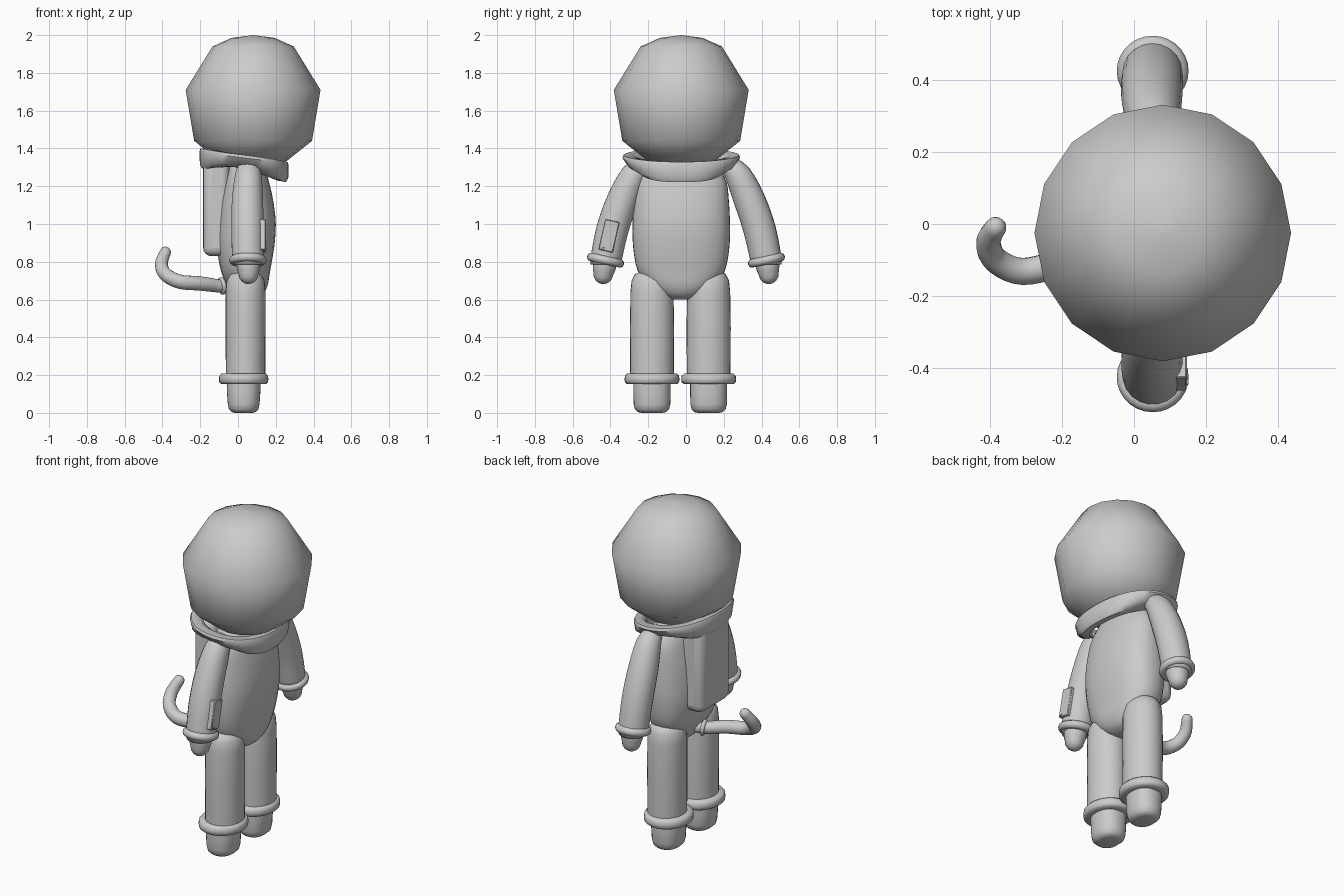
import bpy, math
from math import sin, cos, pi
from mathutils import Vector

if "Cube" in bpy.data.objects:
    bpy.data.objects.remove(bpy.data.objects["Cube"])


def loft(name, rings, closed=False, angle=50):
    """Skin a list of equal-length rings; cap the ends unless closed."""
    n = len(rings[0])
    verts = [tuple(p) for r in rings for p in r]
    m = len(rings)
    faces = []
    for i in range(m if closed else m - 1):
        a, b = i * n, ((i + 1) % m) * n
        faces += [(a + j, a + (j + 1) % n, b + (j + 1) % n, b + j) for j in range(n)]
    if not closed:
        faces += [tuple(range(n))[::-1], tuple(range((m - 1) * n, m * n))]
    me = bpy.data.meshes.new(name)
    me.from_pydata(verts, [], faces)
    me.validate()
    ob = bpy.data.objects.new(name, me)
    bpy.context.collection.objects.link(ob)
    bpy.ops.object.select_all(action='DESELECT')
    ob.select_set(True)
    bpy.context.view_layer.objects.active = ob
    bpy.ops.object.mode_set(mode='EDIT')
    bpy.ops.mesh.select_all(action='SELECT')
    bpy.ops.mesh.normals_make_consistent(inside=False)
    bpy.ops.object.mode_set(mode='OBJECT')
    bpy.ops.object.shade_smooth_by_angle(angle=math.radians(angle))
    return ob


def oval(cx, cy, z, rx, ry, n=32, power=2.0):
    """Horizontal superellipse ring."""
    pts = []
    for i in range(n):
        c, s = cos(2 * pi * i / n), sin(2 * pi * i / n)
        k = (abs(c) ** power + abs(s) ** power) ** (-1 / power)
        pts.append((cx + rx * c * k, cy + ry * s * k, z))
    return pts


def smooth(keys, steps=4):
    """Catmull-Rom interpolation of tuples of any length."""
    out = []
    for i in range(len(keys) - 1):
        p0, p1, p2, p3 = (keys[max(0, min(len(keys) - 1, i + d))] for d in (-1, 0, 1, 2))
        for s in range(steps):
            t = s / steps
            out.append(tuple(0.5 * (2 * b + (c - a) * t + (2 * a - 5 * b + 4 * c - d) * t * t
                                    + (3 * b - a - 3 * c + d) * t ** 3)
                             for a, b, c, d in zip(p0, p1, p2, p3)))
    return out + [tuple(keys[-1])]


def tube(name, keys, n=20, steps=4):
    """Round tube along (x, y, z, radius) keys with a domed far end."""
    pts = smooth(keys, steps)
    pos = [Vector(p[:3]) for p in pts]
    end, r = pos[-1], pts[-1][3]
    tip = (pos[-1] - pos[-2]).normalized()
    rad = [p[3] for p in pts]
    for a in (25, 50, 70, 86):
        pos.append(end + tip * r * sin(math.radians(a)))
        rad.append(r * cos(math.radians(a)))
    rings, u = [], Vector((1, 0.2, 0.3))
    for i, p in enumerate(pos):
        t = (pos[min(i + 1, len(pos) - 1)] - pos[max(i - 1, 0)]).normalized()
        u = (u - t * u.dot(t)).normalized()
        v = t.cross(u)
        rings.append([p + rad[i] * (u * cos(2 * pi * j / n) + v * sin(2 * pi * j / n))
                      for j in range(n)])
    return loft(name, rings)


def torus(name, loc, rot, major, minor, scale=(1, 1, 1)):
    bpy.ops.mesh.primitive_torus_add(location=loc, rotation=rot, major_radius=major,
                                     minor_radius=minor, major_segments=28, minor_segments=10)
    ob = bpy.context.object
    ob.name, ob.scale = name, scale
    bpy.ops.object.shade_smooth()
    return ob


def rounded_box(name, loc, size, rot=(0, 0, 0), bevel=0.03, segments=4):
    bpy.ops.mesh.primitive_cube_add(size=1, location=loc, rotation=rot)
    ob = bpy.context.object
    ob.name, ob.scale = name, size
    bpy.ops.object.transform_apply(location=False, rotation=False, scale=True)
    mod = ob.modifiers.new("bevel", 'BEVEL')
    mod.width, mod.segments = bevel, segments
    bpy.ops.object.shade_smooth_by_angle(angle=math.radians(40))
    return ob


CY = -0.025  # body mid-plane

# helmet: faceted outline, smooth shaded
profile = [(0.002, 1.295), (0.18, 1.335), (0.312, 1.44), (0.357, 1.71),
           (0.215, 1.94), (0.115, 1.985), (0.002, 2.0)]
loft("helmet", [oval(0.08, CY, z, r, r, 16) for r, z in profile], angle=80)

# torso
body = [(0.60, 0.05, 0.03, 0.05), (0.62, 0.05, 0.075, 0.10), (0.67, 0.05, 0.105, 0.165),
        (0.75, 0.04, 0.13, 0.23), (0.88, 0.04, 0.152, 0.255), (1.0, 0.045, 0.155, 0.258),
        (1.12, 0.045, 0.142, 0.252), (1.22, 0.045, 0.12, 0.24), (1.29, 0.045, 0.10, 0.2),
        (1.36, 0.045, 0.07, 0.14)]
loft("torso", [oval(cx, CY, z, rx, ry, 32, 2.4) for z, cx, rx, ry in smooth(body, 3)])

# tilted collar, flared and arched over the shoulders
collar = []
for i in range(48):
    a = 2 * pi * i / 48
    c, s = cos(a), sin(a)
    k = (abs(c) ** 2.5 + abs(s) ** 2.5) ** (-1 / 2.5)
    side = abs(s) ** 4
    section = [(0.0, 0.045 * side - 0.052), (0.012 + 0.035 * side, 0.035 * side - 0.03),
               (0.014 + 0.06 * side, 0.04), (0.008 + 0.06 * side, 0.055),
               (-0.03 + 0.05 * side, 0.055), (-0.045 + 0.03 * side, 0.03),
               (-0.04, 0.03 * side - 0.045)]
    collar.append([(0.032 + c * k * (0.222 + dr), CY + s * k * (0.238 + dr),
                    1.31 - 0.15 * c * k * 0.23 / 0.23 * 0.24 + dz) for dr, dz in section])
loft("collar", collar, closed=True)

# backpack
rounded_box("backpack", (-0.115, CY, 1.09), (0.14, 0.29, 0.52), bevel=0.045)

for side, label in ((-1, "right"), (1, "left")):
    # arm, wrist ring and hand
    tube(label + "_arm", [(0.055, side * 0.22, 1.31, 0.05), (0.055, side * 0.275, 1.26, 0.07),
                          (0.05, side * 0.335, 1.13, 0.083), (0.05, side * 0.39, 0.97, 0.086),
                          (0.052, side * 0.426, 0.80, 0.083)][:5] , steps=3).name = label + "_arm"
    arm = bpy.context.object
    for v in arm.data.vertices:          # flatten the sleeve end inside the ring
        v.co.z = max(v.co.z, 0.785)
    torus(label + "_wrist_ring", (0.052, side * 0.426, 0.808), (side * 0.22, 0, 0), 0.077, 0.023)
    tube(label + "_hand", [(0.055, side * 0.425, 0.82, 0.064), (0.055, side * 0.433, 0.77, 0.062),
                           (0.055, side * 0.438, 0.735, 0.053)], steps=3)

    # leg, ankle ring and foot
    y = CY - 0.005 + side * 0.15
    leg = [(0.16, 0.104, 0.115), (0.45, 0.106, 0.117), (0.64, 0.106, 0.114),
           (0.70, 0.10, 0.108), (0.735, 0.08, 0.09), (0.752, 0.045, 0.05), (0.756, 0.01, 0.01)]
    loft(label + "_leg", [oval(0.04, y, z, rx, ry, 28) for z, rx, ry in leg])
    band = [(0.085, 0.152), (0.118, 0.152), (0.129, 0.162), (0.131, 0.178),
            (0.129, 0.196), (0.118, 0.208), (0.085, 0.208)]
    loft(label + "_ankle_ring", [oval(0.03, y, z, r, r * 1.11, 32) for r, z in band])
    foot = [(0.003, 0.045, 0.055), (0.007, 0.062, 0.075), (0.022, 0.078, 0.09),
            (0.05, 0.084, 0.097), (0.12, 0.089, 0.098), (0.18, 0.09, 0.098)]
    loft(label + "_foot", [oval(0.03, y, z - 0.003, rx, ry, 28, 2.3) for z, rx, ry in foot])

# wrist control panel with a button
tilt = (-0.22, 0, 0)
rounded_box("arm_panel", (0.127, -0.408, 0.937), (0.04, 0.078, 0.165), tilt, 0.004, 1)
rounded_box("panel_button", (0.146, -0.440, 0.872), (0.012, 0.014, 0.014), tilt, 0.004, 2)

# tail with base ring
tube("tail", [(-0.04, -0.035, 0.67, 0.032), (-0.10, -0.055, 0.672, 0.035),
              (-0.20, -0.105, 0.685, 0.038), (-0.31, -0.132, 0.695, 0.038),
              (-0.385, -0.10, 0.735, 0.036), (-0.405, -0.05, 0.79, 0.034),
              (-0.385, -0.01, 0.85, 0.03)], n=16, steps=5)
torus("tail_ring", (-0.085, -0.048, 0.672), (0, pi / 2 - 0.15, 0.35), 0.035, 0.012)
